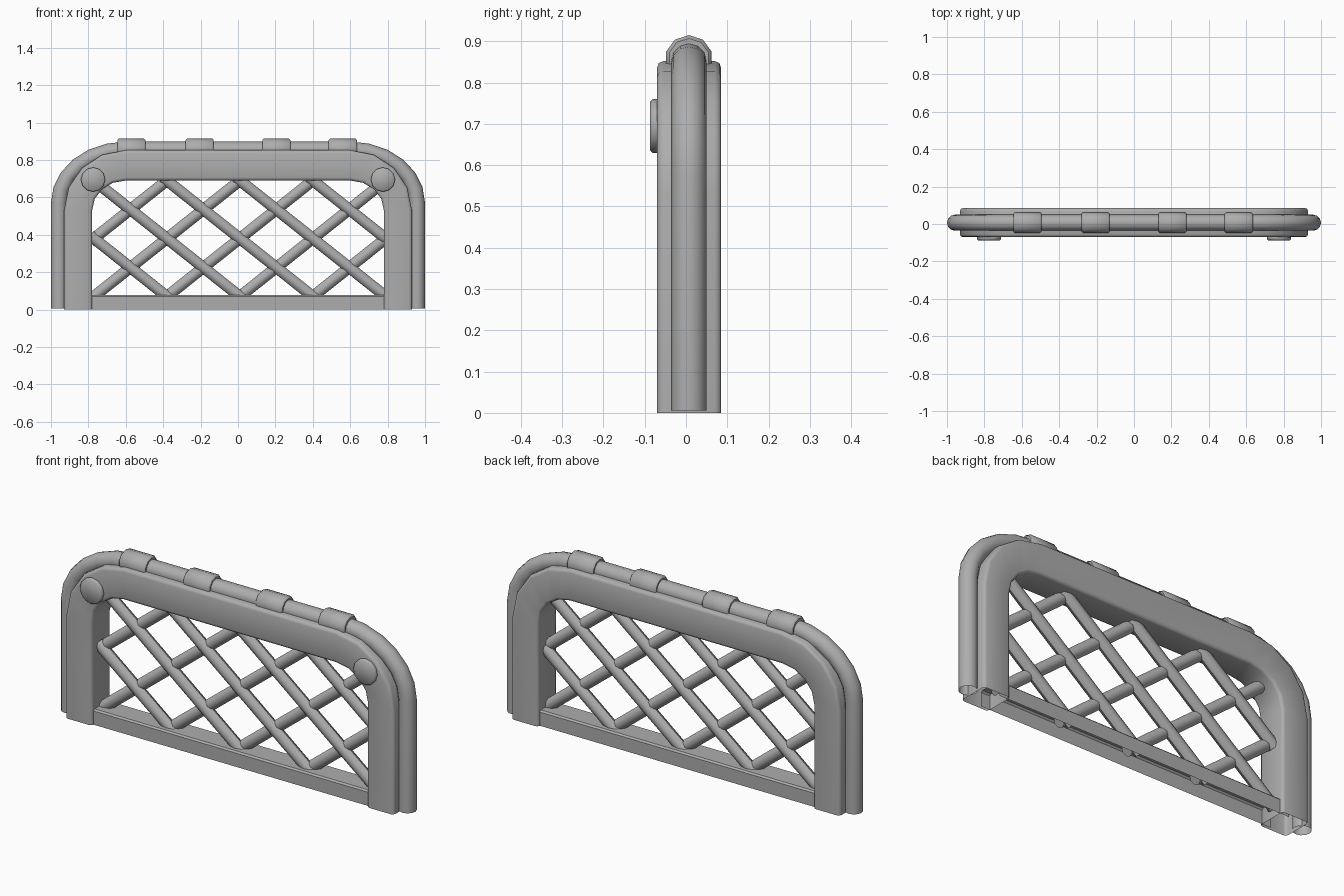
import bpy, bmesh
from math import sin, cos, pi, radians
from mathutils import Vector

if "Cube" in bpy.data.objects:
    bpy.data.objects.remove(bpy.data.objects["Cube"])

YC = 0.007  # mid-depth of the frame
GREY = bpy.data.materials.new("dark_grey")
GREY.diffuse_color = (0.42, 0.42, 0.42, 1)
GREY.use_nodes = True
GREY.node_tree.nodes["Principled BSDF"].inputs["Base Color"].default_value = GREY.diffuse_color


def finish(name, bm, angle=40):
    bmesh.ops.recalc_face_normals(bm, faces=bm.faces)
    me = bpy.data.meshes.new(name)
    bm.to_mesh(me)
    bm.free()
    me.materials.append(GREY)
    ob = bpy.data.objects.new(name, me)
    bpy.context.collection.objects.link(ob)
    bpy.ops.object.select_all(action='DESELECT')
    ob.select_set(True)
    bpy.context.view_layer.objects.active = ob
    bpy.ops.object.shade_smooth_by_angle(angle=radians(angle))
    return ob


def arch(cx, cz, rx, rz, z0, n):
    """Arch path: left foot, rounded corner, then mirrored to the right foot."""
    left = [(-cx - rx, z0)]
    for i in range(n + 1):
        a = pi / 2 * i / n
        left.append((-cx - rx * cos(a), cz + rz * sin(a)))
    return left + [(-x, z) for x, z in reversed(left)]


def sweep(name, inner, outer, profile):
    """Sweep a closed (t, y) profile, t running from inner path to outer path."""
    bm = bmesh.new()
    rings = []
    for (xi, zi), (xo, zo) in zip(inner, outer):
        rings.append([bm.verts.new((xi + (xo - xi) * t, y, zi + (zo - zi) * t))
                      for t, y in profile])
    n = len(profile)
    for a, b in zip(rings, rings[1:]):
        for k in range(n):
            bm.faces.new((a[k], a[(k + 1) % n], b[(k + 1) % n], b[k]))
    return finish(name, bm, 50)


def rod(name, p, q, r, sides, r2=None, bevel=0):
    """Capped prism between two points, with optional end bevel."""
    p, q = Vector(p), Vector(q)
    d = (q - p).normalized()
    u = Vector((0, 1, 0)) if abs(d.y) < 0.5 else Vector((0, 0, 1))
    v = d.cross(u)
    r2 = r2 or r
    bm = bmesh.new()
    ends = [(p, -bevel), (p + d * bevel, 0), (q - d * bevel, 0), (q, -bevel)]
    if not bevel:
        ends = [(p, 0), (q, 0)]
    rings = []
    for c, off in ends:
        rings.append([bm.verts.new(c + v * (r + off) * cos(2 * pi * k / sides)
                                   + u * (r2 + off) * sin(2 * pi * k / sides))
                      for k in range(sides)])
    for a, b in zip(rings, rings[1:]):
        for k in range(sides):
            j = (k + 1) % sides
            bm.faces.new((a[k], a[j], b[j], b[k]))
    bm.faces.new(rings[0])
    bm.faces.new(rings[-1])
    return finish(name, bm, 46)


# Main arched frame, hollow and open at the feet
sweep("arch_frame",
      arch(0.6, 0.53, 0.18, 0.16, 0, 4), arch(0.6, 0.53, 0.33, 0.322, 0, 4),
      [(0, -0.055), (0.03, -0.066), (0.1, -0.07), (0.9, -0.07), (0.97, -0.066), (1, -0.055),
       (1, 0.07), (0.97, 0.081), (0.9, 0.085), (0.1, 0.085), (0.03, 0.081), (0, 0.07)])

# Outer tube running around the frame
sweep("outer_tube",
      arch(0.6, 0.57, 0.314, 0.242, 0.006, 6), arch(0.6, 0.57, 0.4, 0.328, 0.006, 6),
      [(0.5 + 0.5 * cos(2 * pi * k / 12), YC + 0.043 * sin(2 * pi * k / 12))
       for k in range(12)])

# Collars on the top of the tube
for i, x in enumerate((-0.57, -0.205, 0.205, 0.56)):
    rod(f"collar_{i}", (x - 0.075, YC, 0.857), (x + 0.075, YC, 0.857), 0.058, 10, bevel=0.008)

# Round bolt heads at the front corners
for s in (-1, 1):
    rod("bolt_left" if s < 0 else "bolt_right",
        (s * 0.775, -0.06, 0.695), (s * 0.775, -0.087, 0.695), 0.065, 12, bevel=0.006)

# Bottom rail: a channel open underneath
bm = bmesh.new()
section = [(-0.055, 0), (-0.055, 0.07), (-0.047, 0.078),
           (0.061, 0.078), (0.069, 0.07), (0.069, 0)]
ends = [[bm.verts.new((x, y, z)) for y, z in section] for x in (-0.83, 0.83)]
for k in range(5):
    bm.faces.new((ends[0][k], ends[0][k + 1], ends[1][k + 1], ends[1][k]))
finish("bottom_rail", bm)

# Lattice: two layers of diagonal bars, tucked into the frame and rail
X, TOP, SLOPE = 0.79, 0.69, 0.62 / 0.78
for s, y in ((1, YC - 0.008), (-1, YC + 0.008)):
    for i in range(-3, 2):
        x0 = i * 0.39 + 0.01 * s
        xa = max(x0 - 0.02, -X)
        xb = min(x0 + 0.81, X)
        pa = (s * xa, y, TOP - (xa - x0) * SLOPE)
        pb = (s * xb, y, TOP - (xb - x0) * SLOPE)
        rod(f"lattice_bar_{'a' if s > 0 else 'b'}{i + 3}", pa, pb, 0.03, 8, 0.028)
